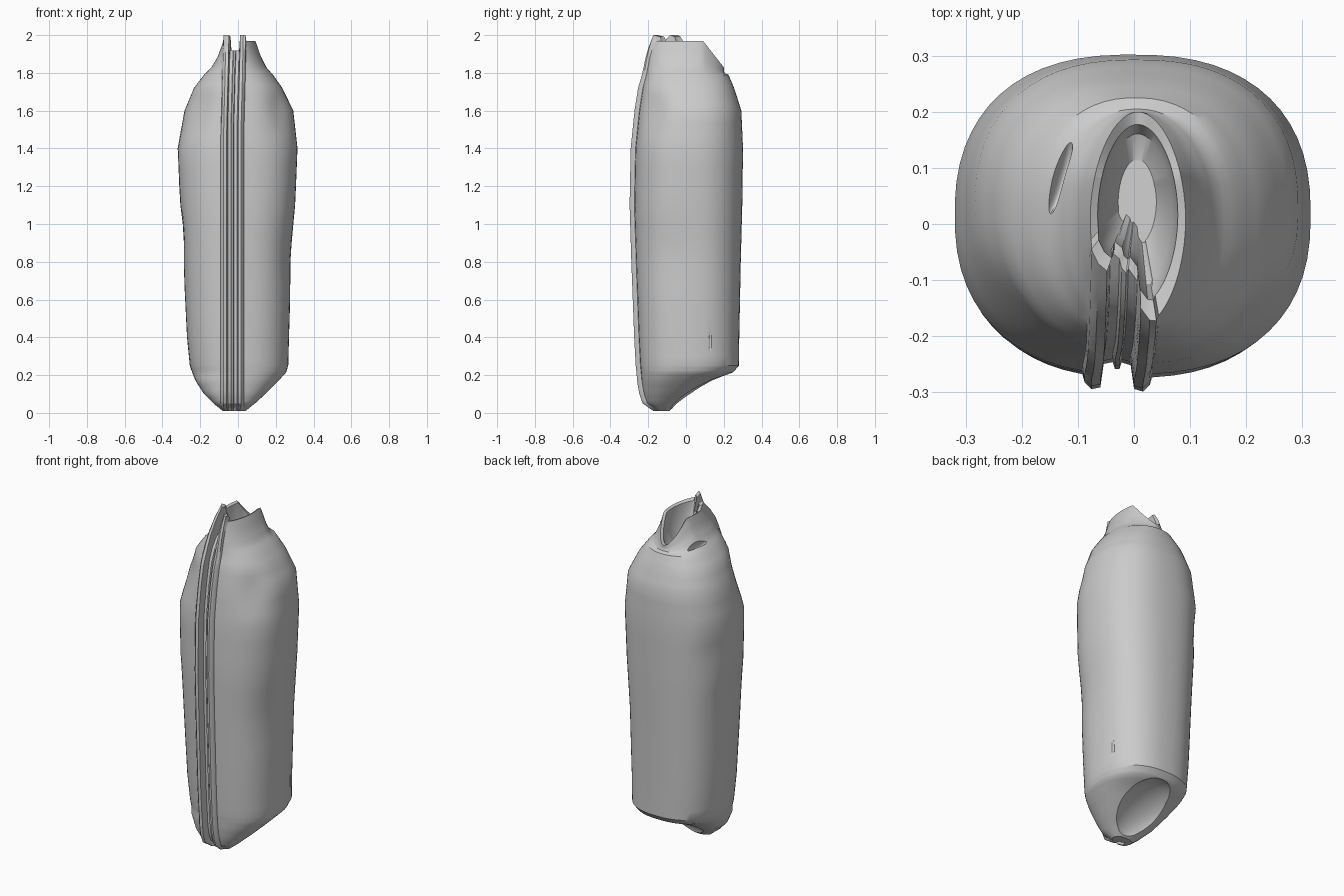
import bpy, bmesh, math
from mathutils import Vector

if "Cube" in bpy.data.objects:
    bpy.data.objects.remove(bpy.data.objects["Cube"])

# Body stations: z, left x, right x, front y, back y
ROWS = [
    (0.01, -0.080, 0.040, -0.16, -0.09), (0.05, -0.130, 0.090, -0.21, -0.04),
    (0.10, -0.180, 0.145, -0.225, 0.04), (0.17, -0.225, 0.215, -0.235, 0.15),
    (0.215, -0.243, 0.255, -0.238, 0.25), (0.25, -0.255, 0.266, -0.242, 0.28),
    (0.40, -0.270, 0.270, -0.250, 0.282), (0.80, -0.290, 0.283, -0.265, 0.290),
    (1.10, -0.308, 0.303, -0.274, 0.298), (1.40, -0.320, 0.315, -0.268, 0.302),
    (1.60, -0.285, 0.293, -0.248, 0.293), (1.72, -0.235, 0.235, -0.230, 0.255),
    (1.79, -0.180, 0.185, -0.212, 0.225), (1.83, -0.140, 0.150, -0.206, 0.205),
    (1.89, -0.105, 0.120, -0.198, 0.200), (1.97, -0.078, 0.092, -0.185, 0.200),
]
# Twin front ridges with a seam between: x, y offset (left to right)
RIDGES = [(-0.062, 0), (-0.058, -0.014), (-0.046, -0.026), (-0.030, -0.022),
          (-0.024, 0.02), (-0.008, 0.024), (-0.004, 0.012), (0.004, 0.012),
          (0.008, 0.024), (0.024, 0.02), (0.030, -0.022), (0.046, -0.026),
          (0.058, -0.014), (0.062, 0)]
N_BODY = 56


def resample(rows, steps):
    out = []
    for i in range(len(rows) - 1):
        for s in range(steps):
            t = s / steps
            out.append([a + (b - a) * t for a, b in zip(rows[i], rows[i + 1])])
    return out + [list(rows[-1])]


def dent(p, centre, radius, depth):
    # soft push toward the body axis
    d = (p - Vector(centre)).length / radius
    if d < 2.5:
        axis = Vector((0, 0, p.z)) - p
        p += axis.normalized() * depth * math.exp(-d * d * 1.5)


def section(z, xl, xr, yf, yb):
    n = 2.4 if z < 1.7 else 2.4 - 0.5 * (z - 1.7) / 0.27
    cx, a = (xl + xr) / 2, (xr - xl) / 2
    cy, b = (yf + yb) / 2, (yb - yf) / 2
    k = min(1, 0.75 * a / 0.062)
    rc = -0.03 + 0.012 * max(0, (z - 1.5) / 0.47)

    def angle(x):
        u = max(-0.98, min(0.98, (x - cx) / a))
        return math.acos(math.copysign(abs(u) ** (n / 2), u))

    t0, t1 = -angle(rc + 0.062 * k), 2 * math.pi - angle(rc - 0.062 * k)
    pts = []
    for i in range(N_BODY + 1):
        t = t0 + (t1 - t0) * i / N_BODY
        c, s = math.cos(t), math.sin(t)
        pts.append(Vector((cx + a * math.copysign(abs(c) ** (2 / n), c),
                           cy + b * math.copysign(abs(s) ** (2 / n), s), z)))
    yl, yr = pts[-1].y, pts[0].y
    for dx, dy in RIDGES[1:-1]:
        f = dx / 0.124 + 0.5
        pts.append(Vector((rc + dx * k, yl + (yr - yl) * f + dy * k, z)))
    for i, p in enumerate(pts):
        if i <= N_BODY:
            dent(p, (-0.27, -0.20, 1.62), 0.17, 0.03)
            dent(p, (0.25, -0.19, 1.60), 0.12, 0.025)
            dent(p, (0.29, -0.10, 0.85), 0.20, 0.012)
            dent(p, (-0.30, 0.0, 0.95), 0.15, 0.012)
            dent(p, (-0.30, 0.16, 1.25), 0.12, 0.012)
        if z > 1.79:
            # collar: low at the back, notched at the front seam, high at the ridges
            drop = max(0, min(1, (p.y - 0.09) / 0.11))
            top = 1 - 0.78 * drop
            if i > N_BODY:
                top = 1.17 if abs(RIDGES[i - N_BODY][0]) > 0.027 else 0.72
            p.z = 1.79 + (z - 1.79) * top
    return pts


def make_body():
    bm = bmesh.new()
    loops = [section(*r) for r in resample(ROWS, 3)]
    # Collar lining folding down into the neck opening
    rim, mid = loops[-1], Vector((0.005, 0.06, 0))
    for scale, depth in ((0.84, 0.04), (0.72, 0.6), (0.40, 0.9)):
        ring = []
        for p in rim:
            q = mid + (Vector((p.x, p.y, 0)) - mid) * scale
            q.z = p.z + (1.775 - p.z) * depth
            ring.append(q)
        loops.append(ring)
    rings = [[bm.verts.new(p) for p in loop] for loop in loops]
    for lo, hi in zip(rings, rings[1:]):
        for i in range(len(lo)):
            j = (i + 1) % len(lo)
            bm.faces.new((lo[i], lo[j], hi[j], hi[i]))
    bm.faces.new(rings[0][::-1])
    bm.faces.new(rings[-1])
    bmesh.ops.recalc_face_normals(bm, faces=bm.faces)
    me = bpy.data.meshes.new("pod_body")
    bm.to_mesh(me)
    bm.free()
    ob = bpy.data.objects.new("pod_body", me)
    bpy.context.collection.objects.link(ob)
    return ob


def hollow(body, name, loc, size, rot):
    # ellipsoid cutter
    bpy.ops.mesh.primitive_uv_sphere_add(segments=32, ring_count=16, radius=1,
                                         location=loc, rotation=rot)
    cut = bpy.context.object
    cut.name, cut.scale = name, size
    cut.hide_render = True
    cut.hide_set(True)
    m = body.modifiers.new(name, 'BOOLEAN')
    m.operation, m.object, m.solver = 'DIFFERENCE', cut, 'EXACT'
    bpy.context.view_layer.objects.active = body
    body.select_set(True)
    bpy.ops.object.modifier_apply(modifier=name)
    bpy.data.objects.remove(cut)


body = make_body()
# Stem hollow on the slanted base, fold beside the collar, nick on the right side
hollow(body, "base_hollow", (0.01, 0.10, 0.095), (0.165, 0.205, 0.085), (0.52, 0, 0))
hollow(body, "shoulder_fold", (-0.137, 0.09, 1.84), (0.014, 0.08, 0.05), (0, -0.3, -0.25))
hollow(body, "side_nick", (0.262, 0.13, 0.37), (0.012, 0.010, 0.07), (0, 0, 0))
bpy.ops.object.select_all(action='DESELECT')
body.select_set(True)
bpy.context.view_layer.objects.active = body
bpy.ops.object.shade_smooth_by_angle(angle=math.radians(32))
